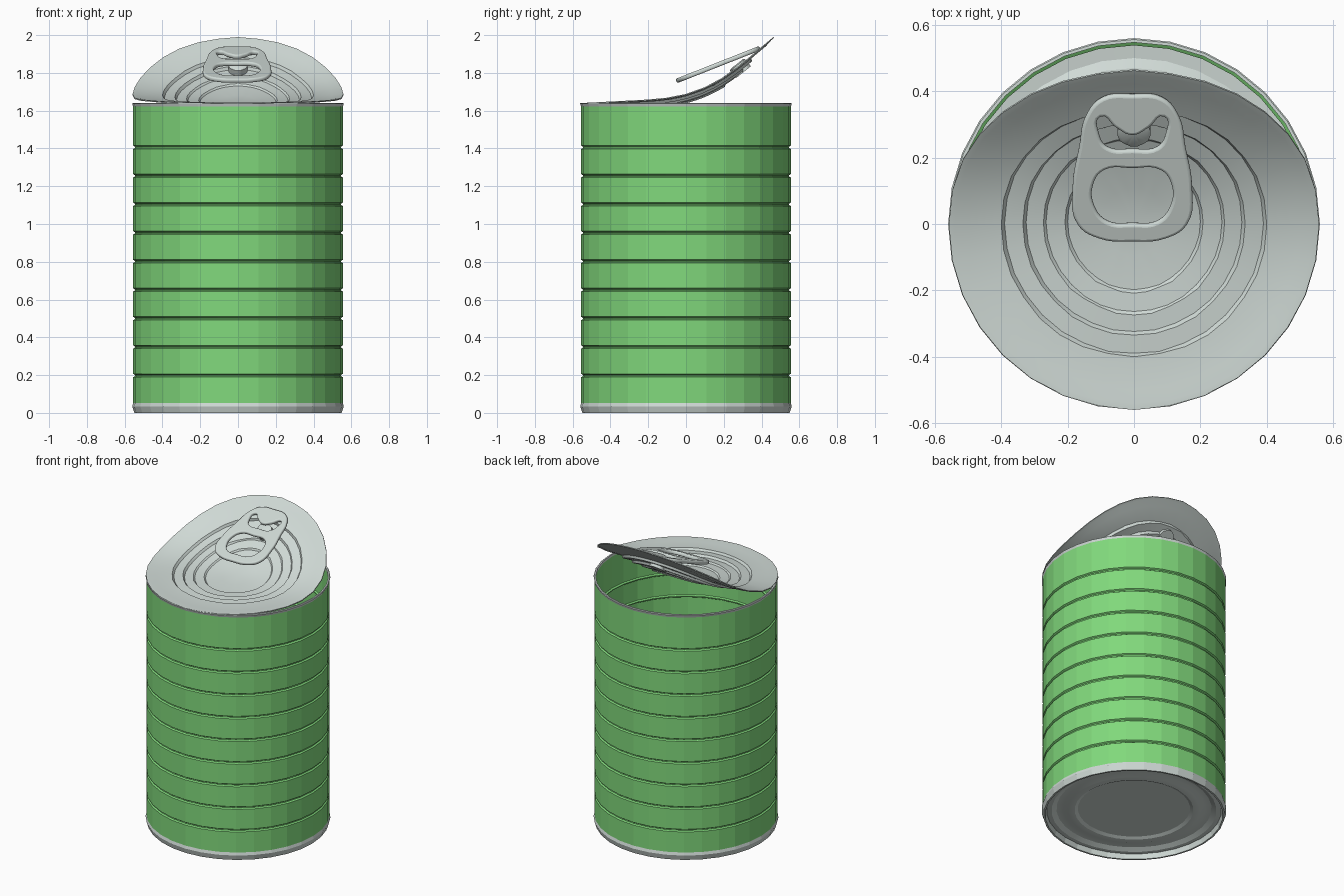
import bpy, bmesh, math

SIDES = 32

if "Cube" in bpy.data.objects:
    bpy.data.objects.remove(bpy.data.objects["Cube"], do_unlink=True)


def make_material(name, rgb):
    mat = bpy.data.materials.new(name)
    mat.use_nodes = True
    mat.diffuse_color = (*rgb, 1)
    mat.node_tree.nodes["Principled BSDF"].inputs["Base Color"].default_value = (*rgb, 1)
    return mat


green = make_material("green paint", (0.22, 0.69, 0.20))
silver = make_material("silver metal", (0.63, 0.70, 0.67))


def lathe(name, profile, mat, warp=None, smooth=None):
    """Spin (radius, height) points round z, optionally warping each point."""
    bm = bmesh.new()
    rings = []
    for r, z in profile:
        ring = []
        for i in range(SIDES):
            a = math.tau * i / SIDES
            p = (r * math.cos(a), r * math.sin(a), z)
            ring.append(bm.verts.new(warp(*p) if warp else p))
        rings.append(ring)
    for low, high in zip(rings, rings[1:]):
        for i in range(SIDES):
            j = (i + 1) % SIDES
            bm.faces.new((low[i], low[j], high[j], high[i]))
    bmesh.ops.remove_doubles(bm, verts=bm.verts, dist=1e-5)
    bmesh.ops.recalc_face_normals(bm, faces=bm.faces)
    mesh = bpy.data.meshes.new(name)
    bm.to_mesh(mesh)
    bm.free()
    mesh.materials.append(mat)
    obj = bpy.data.objects.new(name, mesh)
    bpy.context.collection.objects.link(obj)
    if smooth:
        smooth_by_angle(obj, smooth)
    return obj


def smooth_by_angle(obj, degrees):
    bpy.ops.object.select_all(action='DESELECT')
    obj.select_set(True)
    bpy.context.view_layer.objects.active = obj
    bpy.ops.object.shade_smooth_by_angle(angle=math.radians(degrees))


# Ribbed wall: outer skin going up, inner skin coming back down
outer = [(0.555, 0.045)]
for k in range(9):
    z = 0.198 + 0.151 * k
    outer += [(0.555, z - 0.009), (0.546, z - 0.003), (0.546, z + 0.003), (0.555, z + 0.009)]
outer.append((0.555, 1.625))
inner = [(r - 0.008, z) for r, z in reversed(outer)]
lathe("can_wall", outer + inner, green)

# Seams at both ends
lathe("top_rim", [(0.547, 1.622), (0.555, 1.622), (0.56, 1.637),
                  (0.556, 1.64), (0.547, 1.64), (0.547, 1.622)], silver)
lathe("bottom_rim", [(0.53, 0.035), (0.538, 0), (0.549, 0), (0.56, 0.034),
                     (0.555, 0.052), (0.545, 0.052), (0.53, 0.035)], silver)

# Recessed base with pressed rings
base = [(0.545, 0.035), (0.50, 0.03), (0.47, 0.045), (0.43, 0.045),
        (0.40, 0.035), (0.36, 0.035), (0.34, 0.045), (0, 0.045)]
lathe("base", [(0, 0.055)] + [(r, z + 0.01) for r, z in reversed(base)] + base,
      silver, smooth=20)

# Bent spine of the peeled lid, integrated from its slope
START, STEP = -0.56, 0.005
spine = [(START, 1.64, 0.0)]
for k in range(224):
    t = min(1, max(0, (START + k * STEP + 0.25) / 0.65))
    slope = math.radians(3 + 37 * t * t * (3 - 2 * t))
    y, z, _ = spine[-1]
    spine.append((y + STEP * math.cos(slope), z + STEP * math.sin(slope), slope))


def bend(x, s, h):
    y, z, slope = spine[min(224, max(0, round((s - START) / STEP)))]
    return (x, y - h * math.sin(slope), z + h * math.cos(slope))


# Peeled lid with stepped rings
lid = [(0, -0.042), (0.1, -0.042), (0.2, -0.042), (0.208, -0.034), (0.265, -0.034),
       (0.273, -0.026), (0.325, -0.03), (0.335, -0.016), (0.39, -0.02),
       (0.40, -0.006), (0.50, -0.006), (0.54, 0.0), (0.558, 0.0)]
lathe("peeled_lid", lid + [(r, h - 0.006) for r, h in reversed(lid)], silver,
      warp=bend, smooth=25)

# Pull tab: smooth outline with two holes, given as right halves
tab_outline = [(0, 0.42), (0.09, 0.41), (0.14, 0.35), (0.16, 0.25),
               (0.18, 0.12), (0.165, 0.0), (0.10, -0.045), (0, -0.055)]
finger_hole = [(0, 0.183), (0.085, 0.177), (0.118, 0.13), (0.115, 0.06), (0.075, 0.01), (0, 0.003)]
rivet_hole = [(0, 0.29), (0.05, 0.315), (0.095, 0.35), (0.10, 0.29), (0.075, 0.25), (0, 0.243)]

curve = bpy.data.curves.new("pull_tab", 'CURVE')
curve.dimensions = '2D'
curve.fill_mode = 'BOTH'
curve.resolution_u = 5
curve.extrude = 0.003
curve.bevel_depth = 0.009
curve.bevel_resolution = 2
curve.offset = -0.009
for half in (tab_outline, finger_hole, rivet_hole):
    loop = half + [(-x, y) for x, y in half[-2:0:-1]]
    spline = curve.splines.new('BEZIER')
    spline.bezier_points.add(len(loop) - 1)
    spline.use_cyclic_u = True
    for point, (x, y) in zip(spline.bezier_points, loop):
        point.co = (x, y, 0)
        point.handle_left_type = point.handle_right_type = 'AUTO'
curve.materials.append(silver)
tab = bpy.data.objects.new("pull_tab", curve)
bpy.context.collection.objects.link(tab)
tab.location = (-0.005, 0, 1.777)
tab.rotation_euler.x = math.radians(21.5)
bpy.ops.object.select_all(action='DESELECT')
tab.select_set(True)
bpy.context.view_layer.objects.active = tab
bpy.ops.object.convert(target='MESH')
smooth_by_angle(bpy.context.view_layer.objects.active, 40)

# Rivet tongue joining the tab to the lid
tongue = lathe("rivet", [(0, -0.03), (0.05, -0.03), (0.05, 0.02), (0.04, 0.026), (0, 0.026)],
               silver, warp=lambda x, y, h: bend(x, y + 0.32, h - 0.012), smooth=40)
